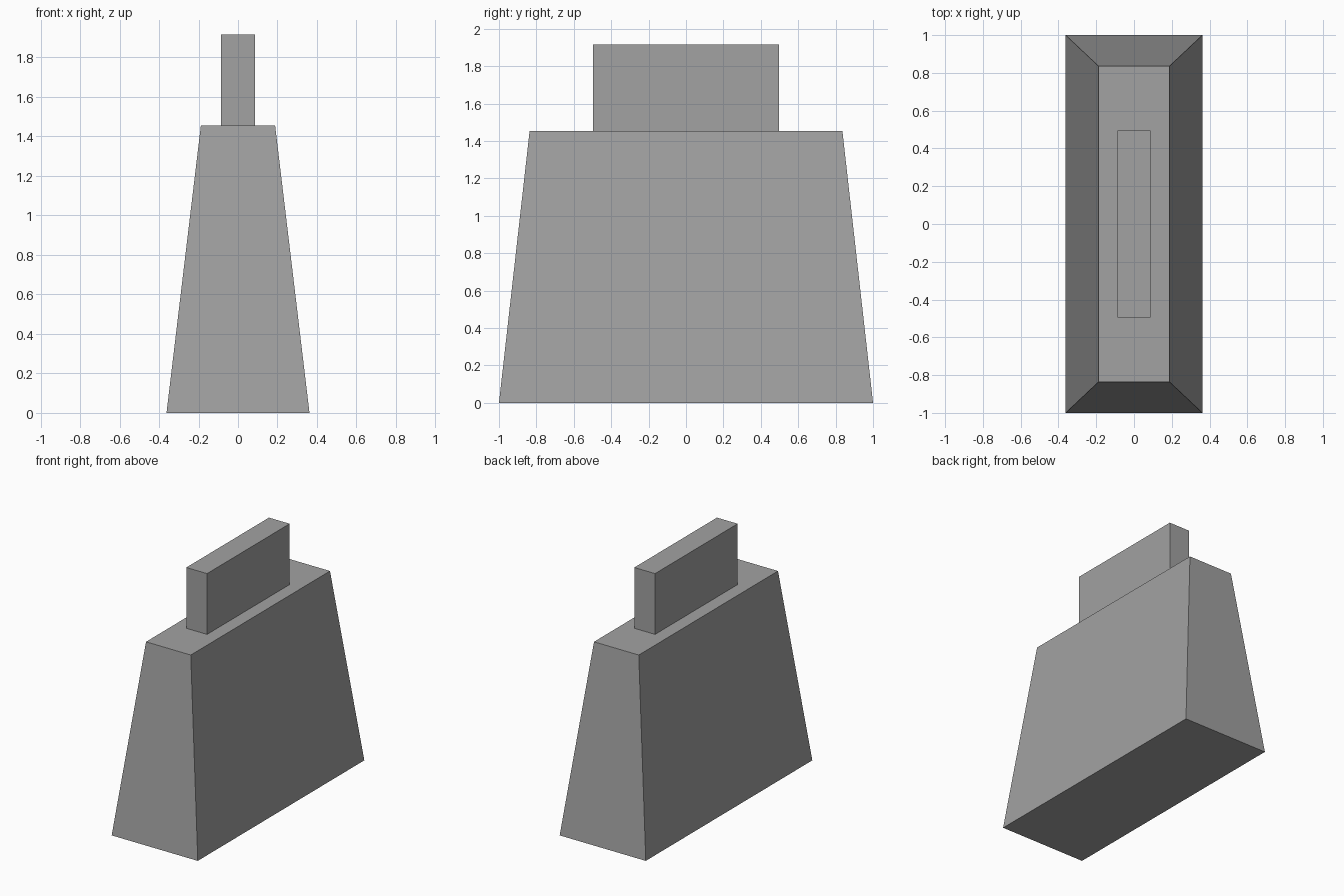
import bpy
import bmesh

if "Cube" in bpy.data.objects:
    bpy.data.objects.remove(bpy.data.objects["Cube"], do_unlink=True)

GREY = (0.36, 0.36, 0.36, 1.0)
grey = bpy.data.materials.new("plain_grey")
grey.use_nodes = True
grey.diffuse_color = GREY
grey.node_tree.nodes["Principled BSDF"].inputs["Base Color"].default_value = GREY


def tapered_block(name, bottom, top, z0, z1):
    """Box whose bottom and top half sizes (x, y) may differ."""
    bm = bmesh.new()
    bmesh.ops.create_cube(bm, size=2)
    for v in bm.verts:
        half, z = (top, z1) if v.co.z > 0 else (bottom, z0)
        v.co = (v.co.x * half[0], v.co.y * half[1], z)
    mesh = bpy.data.meshes.new(name)
    bm.to_mesh(mesh)
    bm.free()
    mesh.materials.append(grey)
    obj = bpy.data.objects.new(name, mesh)
    bpy.context.collection.objects.link(obj)
    return obj


# Tapered main body
tapered_block("body", (0.362, 1.0), (0.188, 0.836), 0.0, 1.455)
# Upright slab standing on the body
tapered_block("top_slab", (0.087, 0.496), (0.087, 0.496), 1.455, 1.917)
